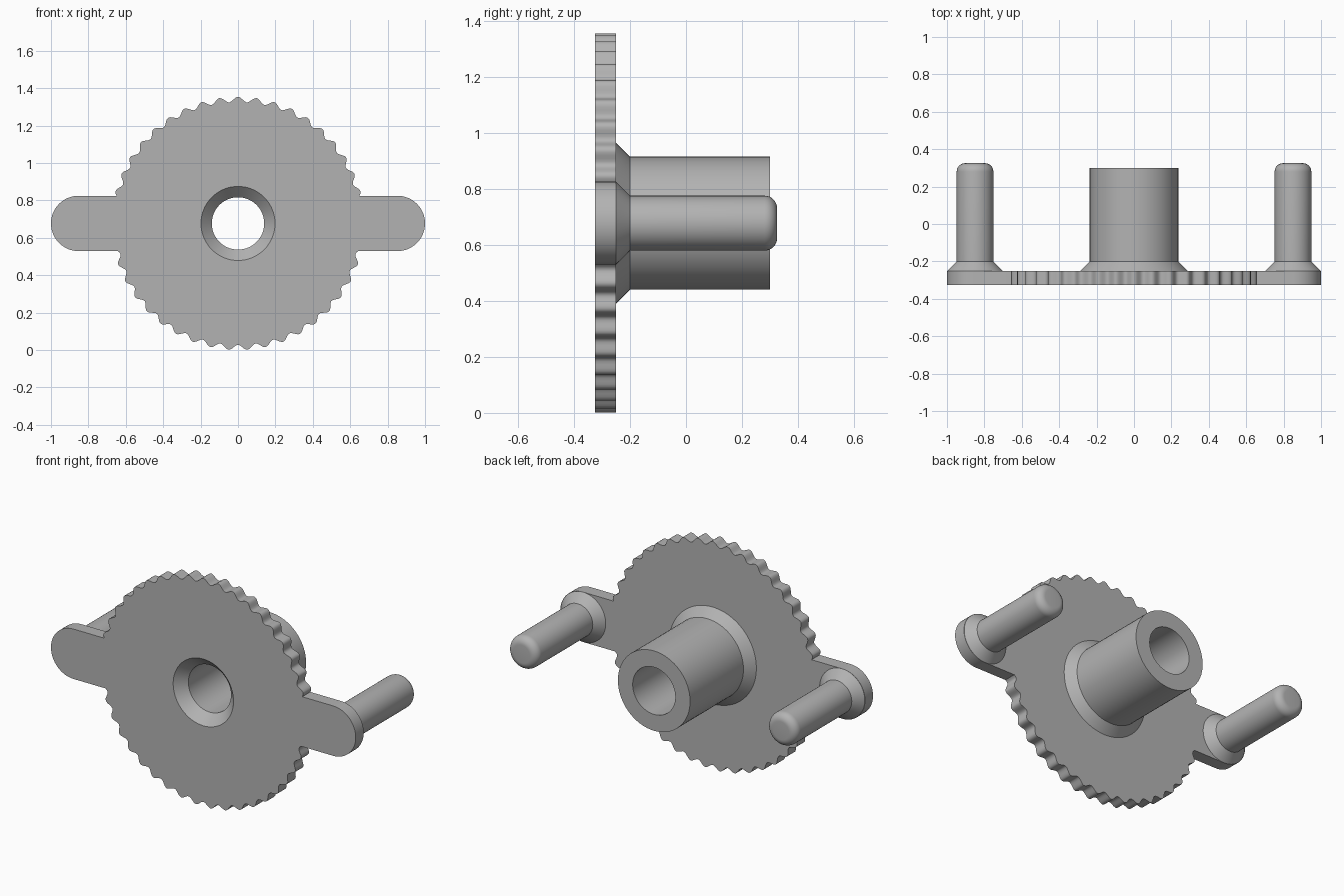
import bpy, bmesh
from math import sin, cos, pi, asin, sqrt, radians

if "Cube" in bpy.data.objects:
    bpy.data.objects.remove(bpy.data.objects["Cube"])

CZ = 0.677               # height of the axle
FRONT, BACK = -0.325, -0.25
ARM_X, ARM_R = 0.852, 0.148
TEETH, RIM, WAVE = 43, 0.663, 0.014
SEG = 64

grey = bpy.data.materials.new("plain grey")
grey.use_nodes = True
colour = (0.45, 0.45, 0.45, 1)
grey.diffuse_color = colour
grey.node_tree.nodes["Principled BSDF"].inputs["Base Color"].default_value = colour


def finish(bm, name):
    bmesh.ops.remove_doubles(bm, verts=bm.verts, dist=1e-5)
    bmesh.ops.recalc_face_normals(bm, faces=bm.faces)
    mesh = bpy.data.meshes.new(name)
    bm.to_mesh(mesh)
    bm.free()
    mesh.materials.append(grey)
    obj = bpy.data.objects.new(name, mesh)
    bpy.context.collection.objects.link(obj)
    bpy.ops.object.select_all(action="DESELECT")
    obj.select_set(True)
    bpy.context.view_layer.objects.active = obj
    bpy.ops.object.shade_smooth_by_angle(angle=radians(32))
    return obj


def circle(radius, cx=0):
    return [(cx + radius * cos(2 * pi * i / SEG), radius * sin(2 * pi * i / SEG))
            for i in range(SEG)]


def loop(bm, points, y):
    verts = [bm.verts.new((x, y, CZ + z)) for x, z in points]
    edges = [bm.edges.new((v, verts[i - 1])) for i, v in enumerate(verts)]
    return verts, edges


def lathe(bm, profile, cx=0):
    """Revolve (radius, y) points about the y direction at x = cx."""
    rings = [[bm.verts.new((x, y, CZ + z)) for x, z in circle(r, cx)] for r, y in profile]
    for a, b in zip(rings, rings[1:]):
        for i in range(SEG):
            bm.faces.new((a[i - 1], a[i], b[i], b[i - 1]))
    return rings


def rim(angle):
    return RIM + WAVE * cos(TEETH * (angle - pi / 2))


# Outline: wavy rim above and below, joined by round-ended arms
def wavy_arc(side):
    start = asin(ARM_R / RIM)
    start = asin(ARM_R / rim(side * start))
    steps = 200
    angles = [side * (start + (pi - 2 * start) * i / steps) for i in range(steps + 1)]
    return [(rim(a) * cos(a), rim(a) * sin(a)) for a in angles]


def arm_end(direction):
    return [(direction * (ARM_X + ARM_R * cos(a)), direction * ARM_R * sin(a))
            for a in (-pi / 2 + pi * i / 32 for i in range(33))]


outline = arm_end(1) + wavy_arc(1) + arm_end(-1) + wavy_arc(-1)[::-1]

# Wheel plate with a countersunk opening in front and the hub behind
bm = bmesh.new()
front, front_edges = loop(bm, outline, FRONT)
back, back_edges = loop(bm, outline, BACK)
for i in range(len(outline)):
    bm.faces.new((front[i - 1], front[i], back[i], back[i - 1]))
for edges, radius, y in ((front_edges, 0.198, FRONT), (back_edges, 0.287, BACK)):
    hole = loop(bm, circle(radius), y)[1]
    bmesh.ops.triangle_fill(bm, edges=edges + hole, use_beauty=True)
lathe(bm, [(0.198, FRONT), (0.14, -0.265), (0.14, 0.30), (0.237, 0.30),
           (0.237, -0.20), (0.287, BACK)])
finish(bm, "toothed_wheel_with_hub")

# Handle pegs: flared foot, straight shaft, rounded tip
PEG_R, TIP, FILLET = 0.098, 0.325, 0.045
for name, side in (("left_peg", 1), ("right_peg", -1)):
    bm = bmesh.new()
    profile = [(ARM_R, BACK), (PEG_R, -0.20)]
    for i in range(9):
        a = pi / 2 * i / 8
        profile.append((PEG_R - FILLET + FILLET * cos(a), TIP - FILLET + FILLET * sin(a)))
    rings = lathe(bm, profile, side * 0.85)
    bm.faces.new(rings[-1])
    finish(bm, name)
